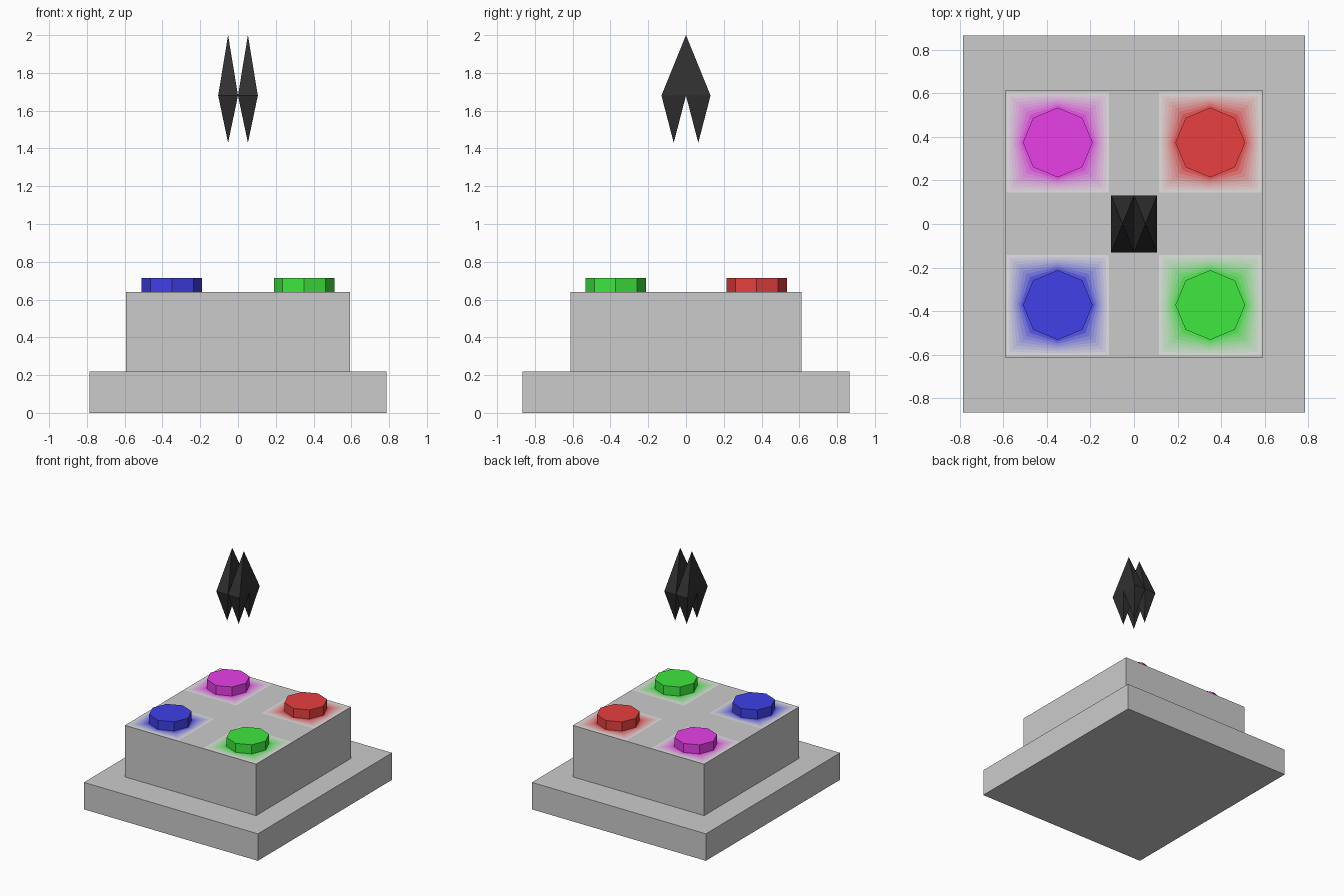
import bpy, bmesh, math

if "Cube" in bpy.data.objects:
    bpy.data.objects.remove(bpy.data.objects["Cube"])

def material(name, rgb):
    m = bpy.data.materials.new(name)
    m.diffuse_color = (*rgb, 1)
    m.use_nodes = True
    m.node_tree.nodes["Principled BSDF"].inputs["Base Color"].default_value = m.diffuse_color
    return m

def finish(name, bm, mats=()):
    bmesh.ops.recalc_face_normals(bm, faces=bm.faces)
    me = bpy.data.meshes.new(name)
    bm.to_mesh(me)
    bm.free()
    for m in mats:
        me.materials.append(m)
    ob = bpy.data.objects.new(name, me)
    bpy.context.collection.objects.link(ob)
    return ob

def box(name, hx, hy, z0, z1):
    bm = bmesh.new()
    bmesh.ops.create_cube(bm, size=1)
    for v in bm.verts:
        v.co = (v.co.x * 2 * hx, v.co.y * 2 * hy, z0 if v.co.z < 0 else z1)
    return finish(name, bm)

TOP = 0.64
GREY = (0.8, 0.8, 0.8)

# Stepped pedestal
box("pedestal_base", 0.785, 0.865, 0, 0.22)
box("pedestal_block", 0.592, 0.612, 0.22, TOP)

def button(name, cx, cy, rgb, r=0.16):
    # Octagonal button with corners on the axes
    ring = [(math.cos(i * math.pi / 4), math.sin(i * math.pi / 4)) for i in range(8)]
    bm = bmesh.new()
    lo, hi = ([bm.verts.new((cx + r * x, cy + r * y, z)) for x, y in ring]
              for z in (TOP, 0.715))
    bm.faces.new(hi)
    bm.faces.new(lo[::-1])
    for i in range(8):
        j = (i + 1) % 8
        bm.faces.new((lo[i], lo[j], hi[j], hi[i]))
    finish(name + "_button", bm, [material(name, rgb)])

    # Glow around it: rings fading from the octagon out to a square
    steps = 8
    square = [(round(x * 1.2), round(y * 1.2)) for x, y in ring]
    bm = bmesh.new()
    loops = []
    for k in range(steps + 1):
        t = k / steps
        loops.append([bm.verts.new((cx + (1 - t) * r * x + t * 0.235 * sx,
                                    cy + (1 - t) * r * y + t * 0.23 * sy, TOP + 0.001))
                      for (x, y), (sx, sy) in zip(ring, square)])
    mats = []
    for k in range(steps):
        t = (k + 0.5) / steps
        mats.append(material(f"{name}_glow_{k}",
                             [a + (b - a) * t for a, b in zip(rgb, GREY)]))
        for i in range(8):
            j = (i + 1) % 8
            f = bm.faces.new((loops[k][i], loops[k + 1][i], loops[k + 1][j], loops[k][j]))
            f.material_index = k
    finish(name + "_glow", bm, mats)

button("magenta", -0.35, 0.374, (0.8, 0.05, 0.8))
button("red", 0.35, 0.374, (0.8, 0.05, 0.05))
button("blue", -0.35, -0.372, (0.05, 0.05, 0.8))
button("green", 0.35, -0.372, (0.05, 0.8, 0.05))

# Floating crystal: two upper spikes, four lower spikes
W, D, MID = 0.105, 0.13, 1.68
bm = bmesh.new()

def spike(x0, x1, y0, y1, tip_z):
    base = [bm.verts.new((x, y, MID)) for x, y in ((x0, y0), (x1, y0), (x1, y1), (x0, y1))]
    tip = bm.verts.new(((x0 + x1) / 2, (y0 + y1) / 2, tip_z))
    for i in range(4):
        bm.faces.new((base[i], base[(i + 1) % 4], tip))
    bm.faces.new(base)

for x0, x1 in ((-W, 0), (0, W)):
    spike(x0, x1, -D, D, 2.0)
    for y0, y1 in ((-D, 0), (0, D)):
        spike(x0, x1, y0, y1, 1.43)
finish("floating_crystal", bm, [material("black", (0.03, 0.03, 0.03))])
